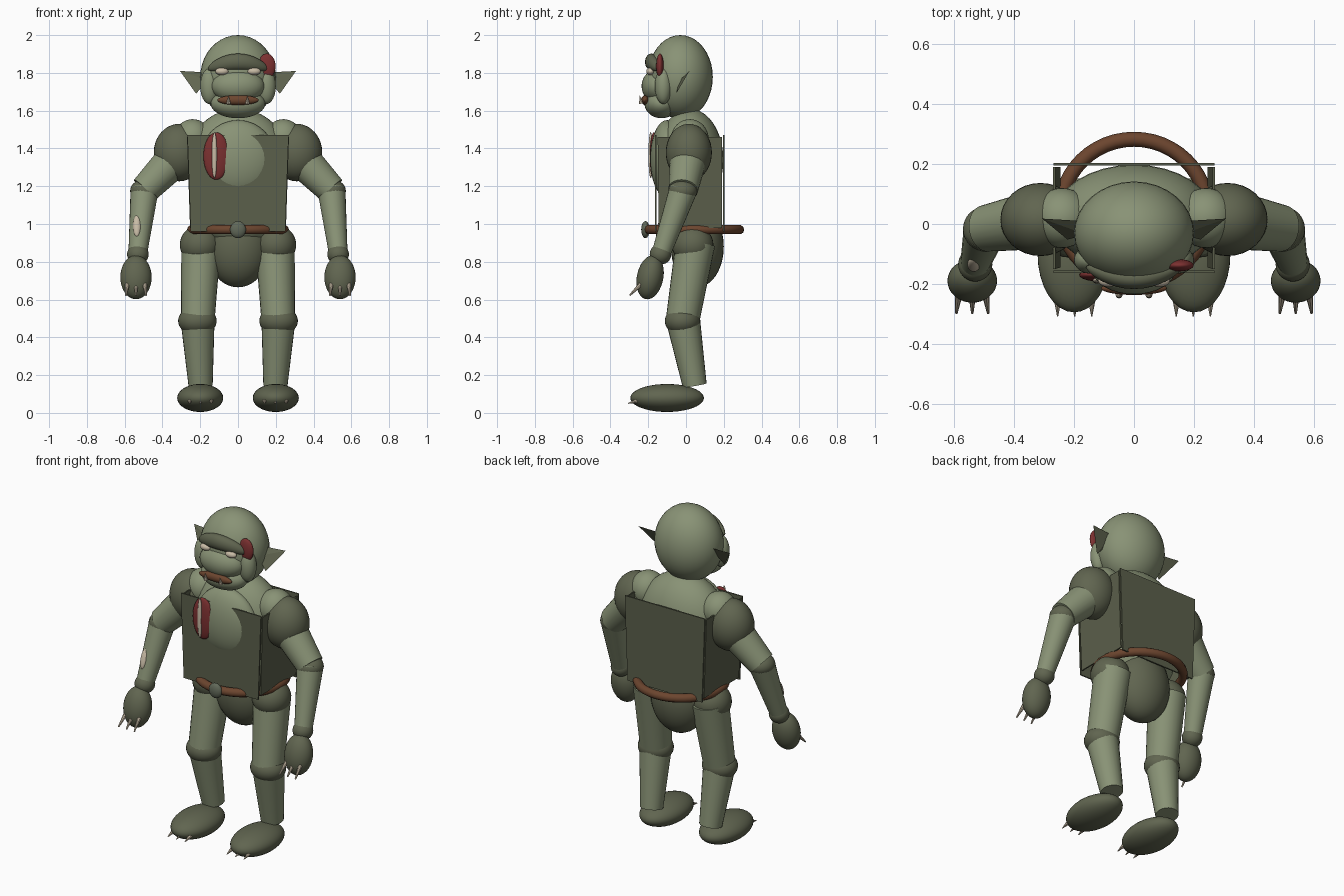
import bpy, bmesh, math
from mathutils import Matrix, Vector

if "Cube" in bpy.data.objects:
    bpy.data.objects.remove(bpy.data.objects["Cube"])


def material(name, rgb):
    m = bpy.data.materials.new(name)
    m.diffuse_color = (*rgb, 1)
    m.use_nodes = True
    m.node_tree.nodes["Principled BSDF"].inputs["Base Color"].default_value = m.diffuse_color
    return m


SKIN = material("light green skin", (0.25, 0.29, 0.18))
DARK = material("dark green hide", (0.118, 0.13, 0.08))
VEST = material("vest green", (0.105, 0.115, 0.07))
BROWN = material("brown leather", (0.15, 0.06, 0.028))
RED = material("wound red", (0.2, 0.03, 0.03))
BONE = material("bone", (0.58, 0.5, 0.38))
BUCKLE = material("dull metal", (0.12, 0.14, 0.1))


def finish(name, bm, mat, smooth=True):
    me = bpy.data.meshes.new(name)
    bmesh.ops.recalc_face_normals(bm, faces=bm.faces[:])
    bm.to_mesh(me)
    bm.free()
    me.materials.append(mat)
    ob = bpy.data.objects.new(name, me)
    bpy.context.collection.objects.link(ob)
    if smooth:
        bpy.ops.object.select_all(action='DESELECT')
        ob.select_set(True)
        bpy.context.view_layer.objects.active = ob
        bpy.ops.object.shade_smooth_by_angle(angle=math.radians(40))
    return ob


def ball(name, loc, r, mat, tilt=0, bend=(0, 0)):
    """Ellipsoid, tilted about x, with its ends optionally bent back and down."""
    bm = bmesh.new()
    bmesh.ops.create_uvsphere(bm, u_segments=32, v_segments=20, radius=1)
    bm.transform(Matrix.Rotation(tilt, 4, 'X') @ Matrix.Diagonal((*r, 1)))
    for v in bm.verts:
        x2 = v.co.x ** 2
        v.co.y += bend[0] * x2
        v.co.z -= bend[1] * x2
    bm.transform(Matrix.Translation(loc))
    return finish(name, bm, mat)


def limb(name, a, b, ra, rb, mat, sides=24):
    """Tapered cylinder from a to b."""
    a, b = Vector(a), Vector(b)
    d = b - a
    bm = bmesh.new()
    bmesh.ops.create_cone(bm, cap_ends=True, segments=sides, radius1=ra,
                          radius2=rb, depth=d.length)
    bm.transform(Matrix.Translation((a + b) / 2)
                 @ d.to_track_quat('Z', 'Y').to_matrix().to_4x4())
    return finish(name, bm, mat)


def panel(name, corners):
    """Thin flat vest panel."""
    bm = bmesh.new()
    bm.faces.new([bm.verts.new(c) for c in corners])
    ob = finish(name, bm, VEST, False)
    mod = ob.modifiers.new("thickness", 'SOLIDIFY')
    mod.thickness = 0.008
    mod.offset = 0


# Torso
ball("torso", (0, 0.02, 1.34), (0.27, 0.178, 0.27), SKIN)
ball("chest", (0, -0.1, 1.345), (0.2, 0.09, 0.205), SKIN)
ball("abdomen", (0, 0.03, 1.08), (0.23, 0.15, 0.2), SKIN)
ball("pelvis", (0, 0.06, 0.88), (0.17, 0.14, 0.215), DARK)

# Vest panels
for n, y in (("front", -0.16), ("back", 0.2)):
    panel("vest_" + n, [(-0.25, y, 0.96), (0.25, y, 0.96),
                        (0.268, y, 1.47), (-0.268, y, 1.47)])
for n, s in (("left", 1), ("right", -1)):
    panel("vest_" + n, [(s * 0.25, -0.145, 0.98), (s * 0.25, 0.19, 0.98),
                        (s * 0.266, 0.19, 1.46), (s * 0.266, -0.15, 1.46)])

# Belt ring swept around a circle, with buckle
curve = bpy.data.curves.new("belt", 'CURVE')
curve.dimensions = '3D'
curve.bevel_depth = 0.025
curve.bevel_resolution = 3
sp = curve.splines.new('POLY')
sp.points.add(47)
sp.use_cyclic_u = True
sp.use_smooth = True
for i, p in enumerate(sp.points):
    t = math.tau * i / 48
    p.co = (0.245 * math.cos(t), 0.043 + 0.24 * math.sin(t), 0.97, 1)
curve.materials.append(BROWN)
bpy.context.collection.objects.link(bpy.data.objects.new("belt", curve))
ball("buckle", (0, -0.215, 0.97), (0.042, 0.022, 0.045), BUCKLE)

# Chest wound with exposed rib
ball("chest_wound", (-0.115, -0.17, 1.36), (0.068, 0.022, 0.125), RED)
ball("exposed_rib", (-0.125, -0.187, 1.365), (0.014, 0.012, 0.122), BONE)

# Head and face
ball("head", (0, -0.03, 1.778), (0.2, 0.172, 0.222), SKIN)
ball("muzzle", (0, -0.15, 1.73), (0.14, 0.085, 0.09), SKIN)
ball("jaw", (0, -0.13, 1.638), (0.145, 0.09, 0.078), SKIN)
ball("brow", (0, -0.183, 1.858), (0.16, 0.034, 0.044), DARK, bend=(1.5, 1.4))
ball("mouth", (0, -0.215, 1.656), (0.11, 0.022, 0.026), BROWN)
ball("head_wound", (0.152, -0.138, 1.835), (0.047, 0.02, 0.067), RED)

for n, s in (("left", 1), ("right", -1)):
    # Face sides
    ball(n + "_cheek", (s * 0.15, -0.12, 1.73), (0.05, 0.045, 0.095), SKIN)
    ball(n + "_eye", (s * 0.085, -0.188, 1.808), (0.035, 0.022, 0.02), BONE)
    limb(n + "_fang", (s * 0.05, -0.237, 1.637), (s * 0.05, -0.245, 1.68),
         0.012, 0, BONE, 8)
    bm = bmesh.new()
    v = [bm.verts.new((s * x, y, z)) for x, y, z in
         ((0.307, 0.018, 1.81), (0.17, 0.01, 1.803),
          (0.222, -0.052, 1.69), (0.16, -0.035, 1.76))]
    for f in ((0, 1, 2), (0, 2, 3), (0, 3, 1), (1, 3, 2)):
        bm.faces.new([v[i] for i in f])
    finish(n + "_ear", bm, DARK, False)

    # Arm
    ball(n + "_trapezius", (s * 0.24, 0.02, 1.45), (0.1, 0.1, 0.105), SKIN)
    ball(n + "_shoulder", (s * 0.312, 0.015, 1.378), (0.134, 0.122, 0.152), DARK)
    limb(n + "_upper_arm", (s * 0.32, 0.015, 1.36), (s * 0.495, -0.015, 1.18),
         0.1, 0.078, SKIN)
    ball(n + "_elbow", (s * 0.495, -0.017, 1.175), (0.076, 0.076, 0.062), DARK)
    limb(n + "_forearm", (s * 0.495, -0.015, 1.18), (s * 0.53, -0.13, 0.85),
         0.074, 0.05, SKIN)
    ball(n + "_wrist", (s * 0.53, -0.135, 0.84), (0.057, 0.057, 0.055), DARK)
    ball(n + "_hand", (s * 0.54, -0.19, 0.718), (0.083, 0.07, 0.118), DARK, -0.2)
    for k in (-1, 0, 1):
        x = s * (0.54 + 0.045 * k)
        limb(n + "_hand_claw", (x, -0.235, 0.685), (x + s * 0.008 * k, -0.298, 0.622),
             0.013, 0.004, BONE, 8)

    # Leg
    ball(n + "_hip", (s * 0.2, 0.035, 0.89), (0.108, 0.11, 0.105), DARK)
    limb(n + "_thigh", (s * 0.195, 0.05, 0.9), (s * 0.213, -0.018, 0.49),
         0.105, 0.089, SKIN)
    ball(n + "_knee", (s * 0.215, -0.018, 0.487), (0.102, 0.094, 0.078), DARK)
    limb(n + "_shin", (s * 0.214, -0.015, 0.49), (s * 0.198, 0.046, 0.145),
         0.09, 0.064, SKIN)
    ball(n + "_foot", (s * 0.2, -0.1, 0.079), (0.122, 0.195, 0.074), DARK)
    for k in (-1, 0, 1):
        x = s * (0.198 + 0.057 * k)
        limb(n + "_toe_claw", (x, -0.245, 0.068), (x, -0.308, 0.05),
             0.014, 0.002, BONE, 8)

# Bone showing through the right forearm
ball("forearm_bone", (-0.535, -0.135, 0.99), (0.021, 0.016, 0.06), BONE, -0.33)
